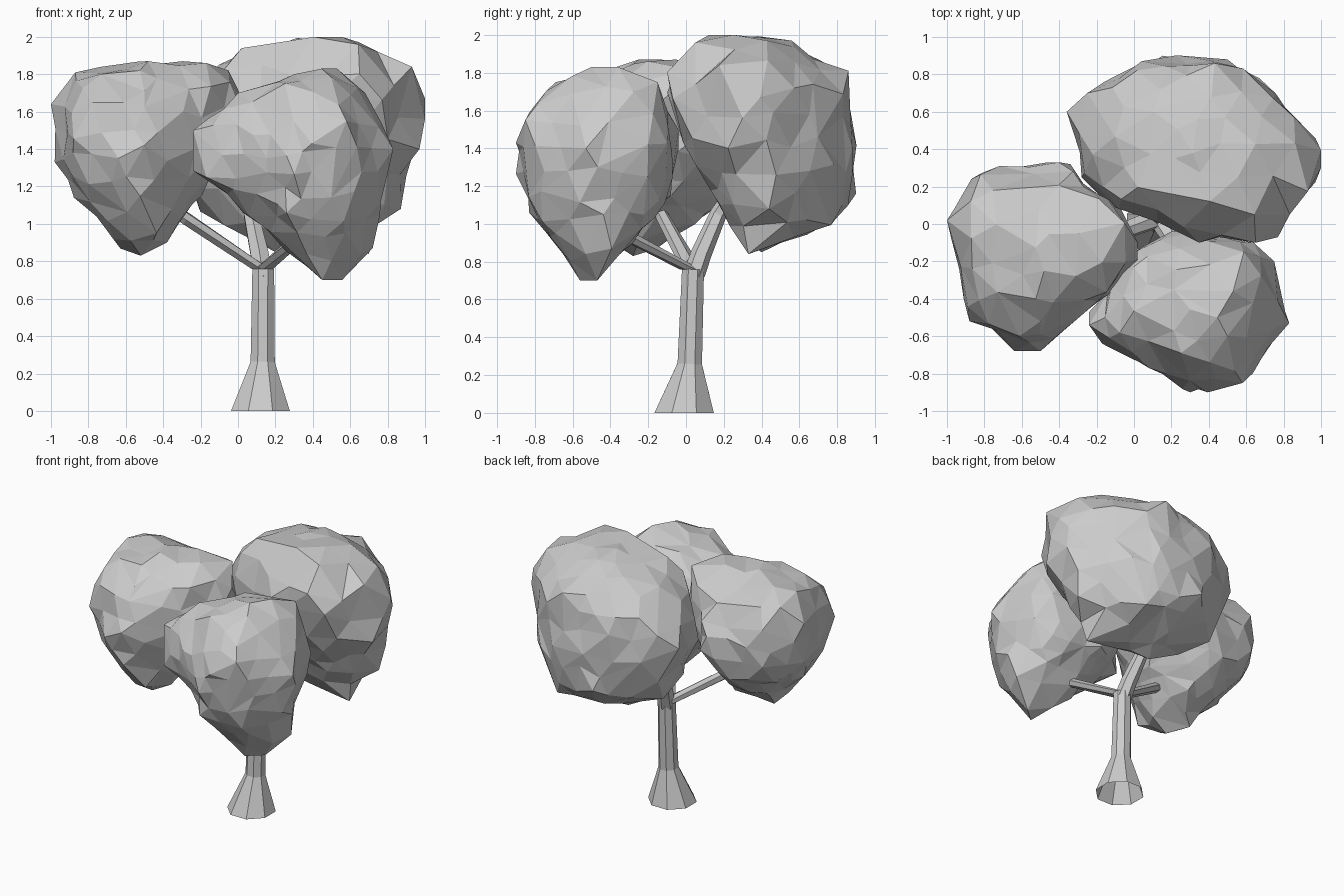
import bpy, bmesh, math, random
from mathutils import Vector

random.seed(7)
cube = bpy.data.objects.get("Cube")
if cube:
    bpy.data.objects.remove(cube, do_unlink=True)

grey = bpy.data.materials.new("plain_grey")
grey.use_nodes = True
COLOUR = (0.6, 0.6, 0.6, 1)
grey.diffuse_color = COLOUR
grey.node_tree.nodes["Principled BSDF"].inputs["Base Color"].default_value = COLOUR


def make_object(name, bm):
    """Turn a bmesh into a flat shaded object."""
    bmesh.ops.recalc_face_normals(bm, faces=bm.faces)
    mesh = bpy.data.meshes.new(name)
    bm.to_mesh(mesh)
    bm.free()
    mesh.materials.append(grey)
    obj = bpy.data.objects.new(name, mesh)
    bpy.context.scene.collection.objects.link(obj)
    return obj


def limb(name, stations, sides):
    """Loft an open-ended tapering limb through (x, y, z, radius) stations."""
    bm = bmesh.new()
    rings = []
    points = [Vector(s[:3]) for s in stations]
    for i, (point, station) in enumerate(zip(points, stations)):
        along = points[min(i + 1, len(points) - 1)] - points[max(i - 1, 0)]
        turn = Vector((0, 0, 1)).rotation_difference(along)
        if i == 0:
            turn.identity()
        ring = []
        for k in range(sides):
            a = math.tau * (k + 0.5) / sides
            ring.append(bm.verts.new(point + turn @ Vector((math.cos(a), math.sin(a), 0)) * station[3]))
        rings.append(ring)
    for low, high in zip(rings, rings[1:]):
        for k in range(sides):
            n = (k + 1) % sides
            bm.faces.new((low[k], low[n], high[n], high[k]))
    return make_object(name, bm)


def reach(outline, centre, direction):
    """Distance along a flat direction from the centre to an outline."""
    best = 0
    d = Vector(direction)
    if d.length < 1e-5:
        return 1e3
    pts = [Vector(p) / 100 - Vector(centre) for p in outline]
    for a, b in zip(pts, pts[1:] + pts[:1]):
        edge = b - a
        det = d.cross(edge)
        if abs(det) > 1e-9 and -1e-6 <= a.cross(d) / det <= 1 + 1e-6:
            best = max(best, a.cross(edge) / det)
    return best or 1e3


def crown(name, top, front, side):
    """Faceted leaf mass carved from its three outlines, in hundredths."""
    planes = ((0, 1, top), (0, 2, front), (1, 2, side))
    spans = [[p[0] for p in top], [p[1] for p in top], [p[1] for p in front]]
    centre = Vector([(min(s) + max(s)) / 200 for s in spans])

    def curvatures(d):
        return [reach(o, (centre[i], centre[j]), (d[i], d[j])) ** -2 for i, j, o in planes]

    # half of the summed outline terms along each half axis gives a round core
    core = {}
    for axis in range(3):
        for sign in (-1, 1):
            d = Vector((0, 0, 0))
            d[axis] = sign
            core[axis, sign] = sum(curvatures(d)) / 2

    bm = bmesh.new()
    bmesh.ops.create_icosphere(bm, subdivisions=3, radius=1)
    for v in bm.verts:
        d = (v.co + Vector([random.uniform(-0.07, 0.07) for _ in range(3)])).normalized()
        limits = curvatures(d)
        rounded = sum(limits) - sum(d[i] ** 2 * core[i, 1 if d[i] > 0 else -1] for i in range(3))
        v.co = centre + d * max(rounded, *limits) ** -0.5 * random.uniform(0.96, 1.02)

    # pull the nearest rim vertex out to each outline corner
    for i, j, outline in planes:
        for p in outline:
            a, b = p[0] / 100, p[1] / 100
            v = min(bm.verts, key=lambda w: math.hypot(w.co[i] - a, w.co[j] - b))
            v.co[i], v.co[j] = a, b
    obj = make_object(name, bm)
    thin = obj.modifiers.new("irregular_facets", "DECIMATE")
    thin.ratio = 0.8


# Trunk with a flared foot, open underneath
limb("trunk", [(0.12, -0.01, 0, 0.17), (0.132, 0.02, 0.26, 0.07),
               (0.135, 0.037, 0.76, 0.063)], 8)

# Branches reaching into each crown
limb("right_branch", [(0.12, 0.03, 0.76, 0.055), (-0.28, -0.12, 1.03, 0.036),
                      (-0.45, -0.18, 1.15, 0.03)], 6)
limb("front_branch", [(0.14, 0.02, 0.76, 0.055), (0.32, -0.28, 0.92, 0.032),
                      (0.4, -0.4, 1.0, 0.028)], 6)
limb("back_branch", [(0.135, 0.037, 0.72, 0.062), (0.115, 0.08, 0.84, 0.055),
                     (0.07, 0.17, 1.05, 0.045), (0.1, 0.3, 1.25, 0.035)], 6)

# Crowns
crown("right_crown",
      [(-100, 2), (-87, 24), (-72, 31), (-46, 33), (-34, 32), (-27, 20), (-8, 10),
       (2, -10), (-10, -35), (-33, -53), (-50, -67), (-64, -68), (-73, -57), (-88, -52)],
      [(-100, 164), (-87, 181), (-50, 187), (-17, 186), (-5, 182), (2, 160),
       (-6, 135), (-20, 115), (-38, 90), (-52, 83), (-63, 87), (-88, 114), (-98, 133)],
      [(-68, 142), (-60, 165), (-40, 182), (-25, 187), (-5, 187), (18, 176),
       (33, 150), (28, 120), (5, 100), (-28, 83), (-48, 95), (-62, 115)])
crown("front_crown",
      [(-24, -47), (-16, -64), (8, -77), (30, -90), (58, -86), (66, -75),
       (83, -53), (75, -20), (64, -10), (20, -4), (0, -15), (-12, -33)],
      [(-24, 150), (-17, 125), (25, 86), (45, 70), (72, 87), (76, 105), (83, 140),
       (79, 150), (68, 170), (53, 183), (30, 180), (0, 170)],
      [(-90, 143), (-85, 155), (-69, 175), (-50, 183), (-15, 175), (-4, 150),
       (-8, 115), (-28, 90), (-47, 70), (-65, 84), (-83, 106)])
crown("back_crown",
      [(-36, 60), (-25, 70), (4, 86), (20, 90), (50, 88), (67, 78), (97, 46), (100, 30),
       (77, -7), (65, -10), (35, -9), (10, 2), (-12, 10), (-28, 25)],
      [(-36, 150), (-22, 174), (2, 194), (40, 200), (65, 197), (93, 184), (100, 167),
       (97, 140), (87, 108), (70, 85), (20, 86), (-20, 106)],
      [(-10, 170), (5, 196), (25, 200), (56, 197), (72, 186), (86, 181), (87, 160),
       (90, 140), (90, 116), (76, 99), (40, 85), (33, 84), (20, 105), (0, 140)])
